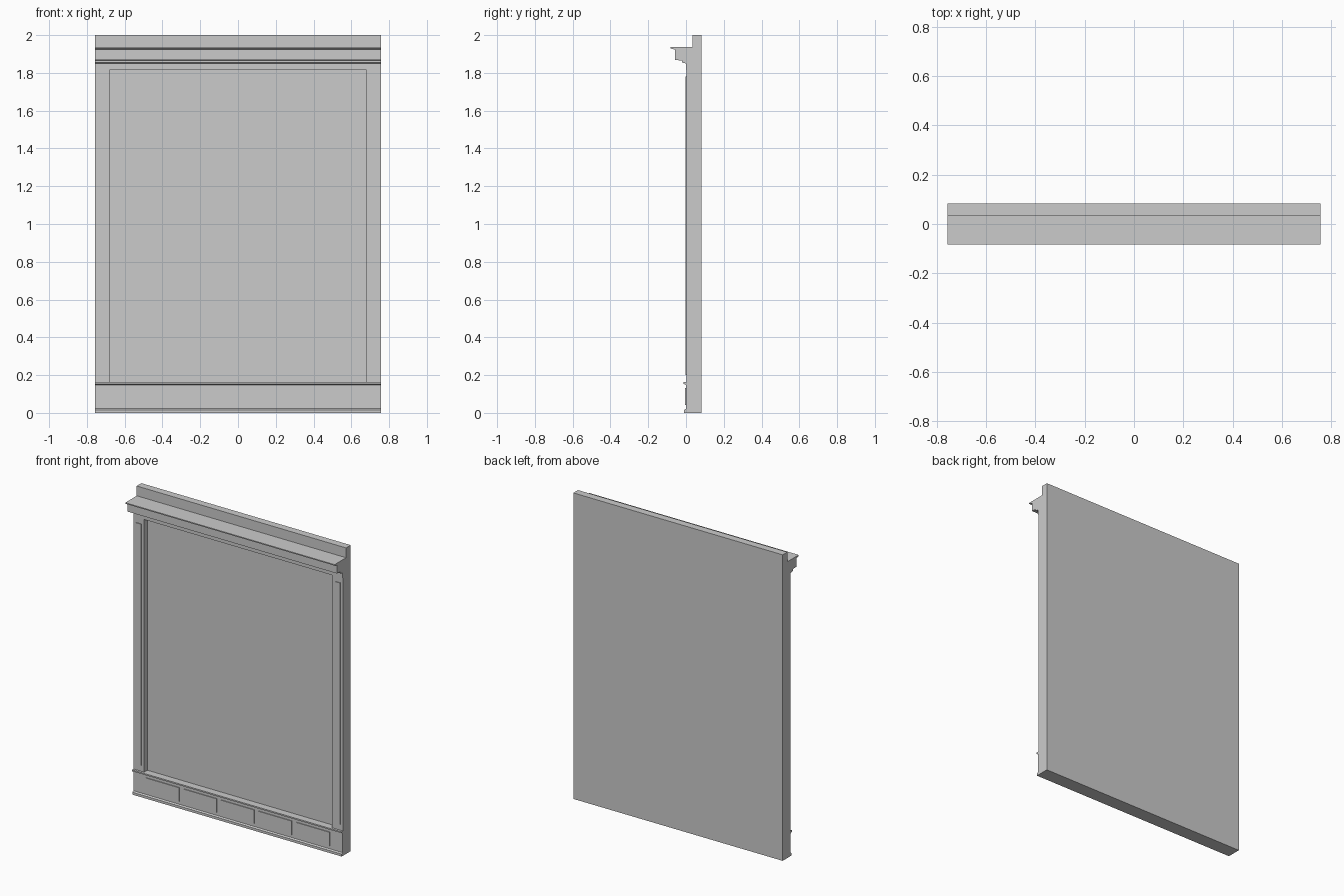
import bpy
import bmesh

HALF = 0.757          # half width of the whole panel
WALL_FRONT = 0.035    # front plane of the backing wall

cube = bpy.data.objects.get("Cube")
if cube:
    bpy.data.objects.remove(cube, do_unlink=True)

grey = bpy.data.materials.new("plain grey")
grey.use_nodes = True
grey.diffuse_color = (0.6, 0.6, 0.6, 1)
grey.node_tree.nodes["Principled BSDF"].inputs["Base Color"].default_value = (0.6, 0.6, 0.6, 1)


def extrude_profile(name, profile):
    """Sweep a (y, z) outline across the full width."""
    bm = bmesh.new()
    face = bm.faces.new([bm.verts.new((-HALF, y, z)) for y, z in profile])
    swept = bmesh.ops.extrude_face_region(bm, geom=[face])["geom"]
    verts = [v for v in swept if isinstance(v, bmesh.types.BMVert)]
    bmesh.ops.translate(bm, verts=verts, vec=(2 * HALF, 0, 0))
    bmesh.ops.recalc_face_normals(bm, faces=bm.faces)
    mesh = bpy.data.meshes.new(name)
    bm.to_mesh(mesh)
    bm.free()
    mesh.materials.append(grey)
    obj = bpy.data.objects.new(name, mesh)
    bpy.context.collection.objects.link(obj)
    return obj


def box(name, x, y, z):
    """Box from (low, high) ranges on each axis."""
    bm = bmesh.new()
    bmesh.ops.create_cube(bm, size=1)
    for v in bm.verts:
        v.co = [r[0] if c < 0 else r[1] for c, r in zip(v.co, (x, y, z))]
    mesh = bpy.data.meshes.new(name)
    bm.to_mesh(mesh)
    bm.free()
    mesh.materials.append(grey)
    obj = bpy.data.objects.new(name, mesh)
    bpy.context.collection.objects.link(obj)
    return obj


# Backing wall
box("back_wall", (-HALF, HALF), (WALL_FRONT, 0.083), (0, 2))

# Stepped cornice under the top edge
extrude_profile("cornice", [
    (WALL_FRONT, 1.936), (-0.083, 1.936), (-0.083, 1.929), (-0.058, 1.923),
    (-0.058, 1.868), (-0.022, 1.866), (-0.022, 1.855), (0.0, 1.85),
    (0.0, 1.815), (WALL_FRONT, 1.815)])

# Base board with plinth and cap moulding
extrude_profile("base_board", [
    (WALL_FRONT, 0), (-0.01, 0), (-0.01, 0.016), (0.0, 0.022),
    (0.0, 0.148), (-0.013, 0.154), (-0.013, 0.163), (WALL_FRONT, 0.163)])

# Row of raised panels on the base board
for i in range(5):
    centre = (i - 2) * 0.272
    box(f"base_panel_{i + 1}", (centre - 0.12, centre + 0.12),
        (-0.005, 0.002), (0.042, 0.132))

# Pilasters with a raised strip on each
for side, sign in (("left", 1), ("right", -1)):
    outer, inner = sign * HALF, sign * 0.68
    box(f"{side}_pilaster", sorted((outer, inner)), (0.002, WALL_FRONT), (0.163, 1.815))
    box(f"{side}_pilaster_strip", sorted((sign * 0.738, sign * 0.70)),
        (-0.003, 0.004), (0.2, 1.78))
